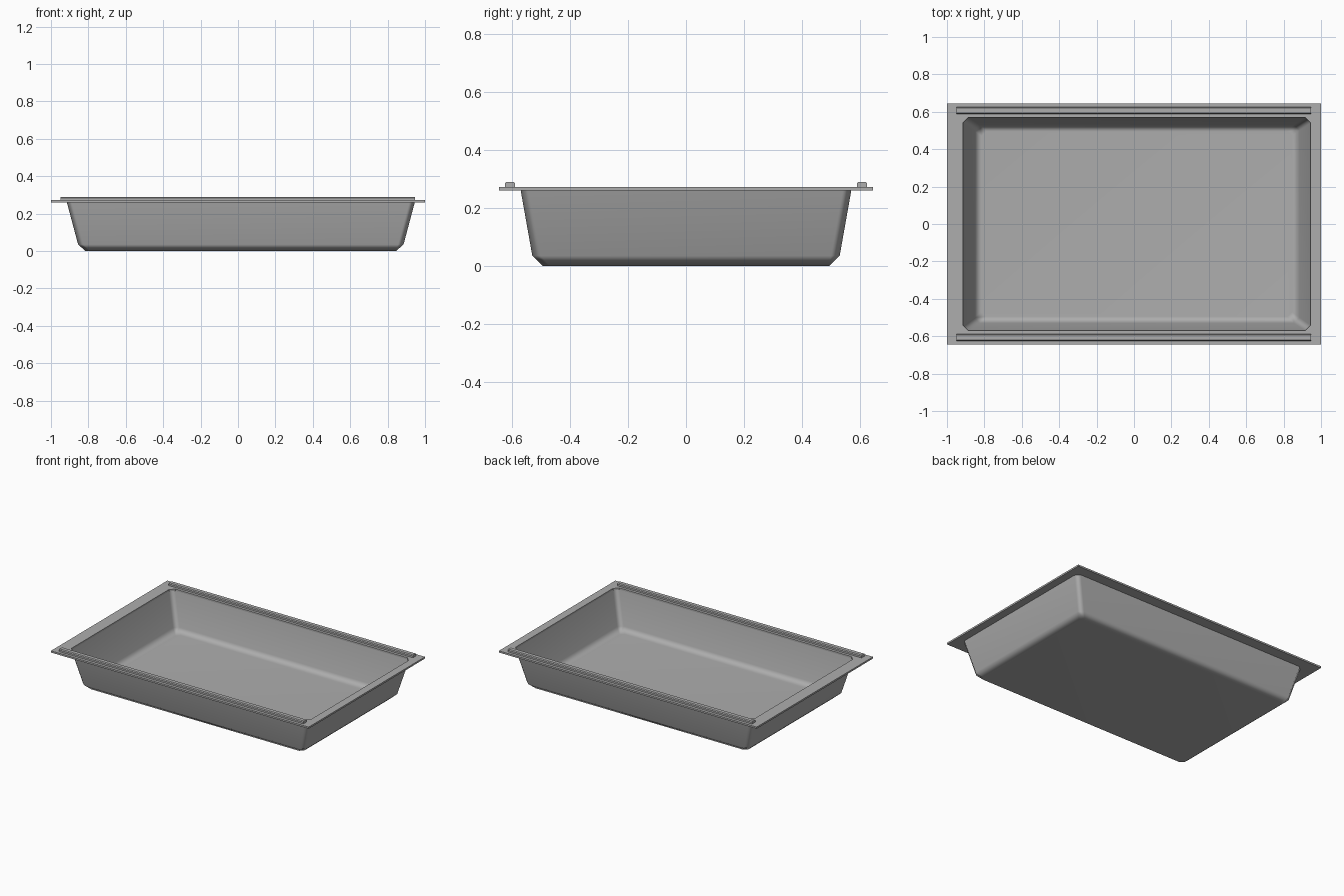
import bpy, bmesh, math

cube = bpy.data.objects.get("Cube")
if cube:
    bpy.data.objects.remove(cube, do_unlink=True)

grey = bpy.data.materials.new("grey_plastic")
grey.use_nodes = True
grey.diffuse_color = (0.42, 0.42, 0.42, 1)
grey.node_tree.nodes["Principled BSDF"].inputs["Base Color"].default_value = (0.42, 0.42, 0.42, 1)


def ring(bm, x0, x1, hy, c, z):
    """Rectangle with corners cut by c, as eight vertices."""
    pts = [(x0 + c, -hy), (x1 - c, -hy), (x1, c - hy), (x1, hy - c),
           (x1 - c, hy), (x0 + c, hy), (x0, hy - c), (x0, c - hy)]
    return [bm.verts.new((x, y, z)) for x, y in pts]


def bridge(bm, a, b):
    for i in range(8):
        j = (i + 1) % 8
        bm.faces.new((a[i], a[j], b[j], b[i]))


def finish(bm, name):
    bmesh.ops.remove_doubles(bm, verts=bm.verts, dist=1e-5)
    me = bpy.data.meshes.new(name)
    bm.to_mesh(me)
    bm.free()
    me.materials.append(grey)
    ob = bpy.data.objects.new(name, me)
    bpy.context.collection.objects.link(ob)
    return ob


TOP, UNDER = 0.272, 0.26
OPENING = (-0.915, 0.945, 0.57, 0.03)

# Flat rim with a cut-corner opening
bm = bmesh.new()
loops = [ring(bm, -1, 1, 0.645, 0, UNDER), ring(bm, -1, 1, 0.645, 0, TOP),
         ring(bm, *OPENING, TOP), ring(bm, *OPENING, UNDER)]
for i in range(4):
    bridge(bm, loops[i], loops[(i + 1) % 4])
finish(bm, "rim")

# Thin basin: sloping walls, bevelled foot and floor
bm = bmesh.new()
wall = ring(bm, *OPENING, UNDER)
foot = ring(bm, -0.855, 0.885, 0.53, 0.03, 0.035)
floor = ring(bm, -0.815, 0.845, 0.495, 0.025, 0)
bridge(bm, wall, foot)
bridge(bm, foot, floor)
bm.faces.new(floor)
bmesh.ops.recalc_face_normals(bm, faces=bm.faces)
for f in bm.faces:
    f.smooth = True
basin = finish(bm, "basin")
mod = basin.modifiers.new("Even shading", "WEIGHTED_NORMAL")
mod.weight = 50

# Raised rails along the long edges, with chamfered tops
for name, y in (("front_rail", -0.607), ("back_rail", 0.607)):
    profile = [(-0.018, TOP), (0.018, TOP), (0.018, 0.284),
               (0.013, 0.29), (-0.013, 0.29), (-0.018, 0.284)]
    bm = bmesh.new()
    face = bm.faces.new([bm.verts.new((-0.95, y + dy, z)) for dy, z in profile])
    ext = bmesh.ops.extrude_face_region(bm, geom=[face], use_keep_orig=True)
    ends = [v for v in ext["geom"] if isinstance(v, bmesh.types.BMVert)]
    bmesh.ops.translate(bm, verts=ends, vec=(1.895, 0, 0))
    bmesh.ops.recalc_face_normals(bm, faces=bm.faces)
    finish(bm, name)
